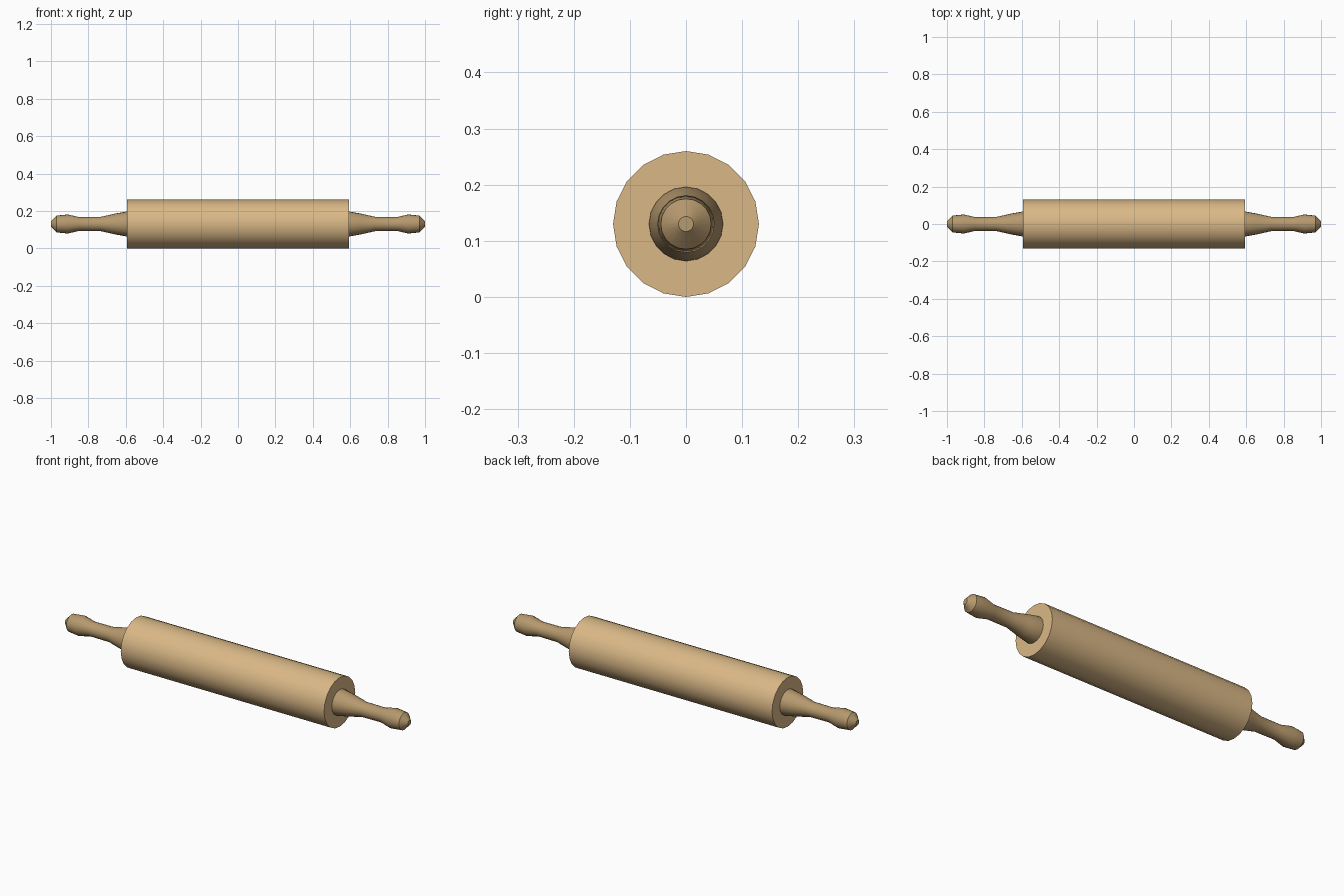
import bpy, bmesh, math

cube = bpy.data.objects.get("Cube")
if cube:
    bpy.data.objects.remove(cube, do_unlink=True)

SIDES = 20
AXIS_Z = 0.13


def make_material(name, rgb):
    mat = bpy.data.materials.new(name)
    mat.use_nodes = True
    mat.diffuse_color = (*rgb, 1)
    bsdf = mat.node_tree.nodes["Principled BSDF"]
    bsdf.inputs["Base Color"].default_value = (*rgb, 1)
    bsdf.inputs["Roughness"].default_value = 0.7
    return mat


def turn(name, profile, mat, side=1):
    """Turn an (x, radius) profile around the x axis and cap both ends."""
    bm = bmesh.new()
    rings = []
    for x, r in profile:
        angles = [2 * math.pi * i / SIDES for i in range(SIDES)]
        rings.append([bm.verts.new((side * x, r * math.sin(a), r * math.cos(a)))
                      for a in angles])
    for a, b in zip(rings, rings[1:]):
        for i in range(SIDES):
            j = (i + 1) % SIDES
            bm.faces.new((a[i], a[j], b[j], b[i]))
    bm.faces.new(rings[0])
    bm.faces.new(rings[-1])
    bmesh.ops.recalc_face_normals(bm, faces=bm.faces)
    mesh = bpy.data.meshes.new(name)
    bm.to_mesh(mesh)
    bm.free()
    mesh.materials.append(mat)
    obj = bpy.data.objects.new(name, mesh)
    obj.location.z = AXIS_Z
    bpy.context.collection.objects.link(obj)
    bpy.ops.object.select_all(action='DESELECT')
    obj.select_set(True)
    bpy.context.view_layer.objects.active = obj
    bpy.ops.object.shade_smooth_by_angle(angle=math.radians(30))
    return obj


light_wood = make_material("light wood", (0.70, 0.48, 0.24))
dark_wood = make_material("darker wood", (0.47, 0.32, 0.155))

# Main roller
turn("barrel", [(-0.593, 0.13), (0.593, 0.13)], light_wood)

# Turned handles: flared base, narrow neck, rounded grip, chamfered tip
handle = [(0.58, 0.066), (0.6, 0.066), (0.655, 0.056), (0.735, 0.038),
          (0.85, 0.037), (0.91, 0.051), (0.97, 0.045), (1.0, 0.0135)]
for name, side in (("left_handle", 1), ("right_handle", -1)):
    turn(name, handle, dark_wood, side)
